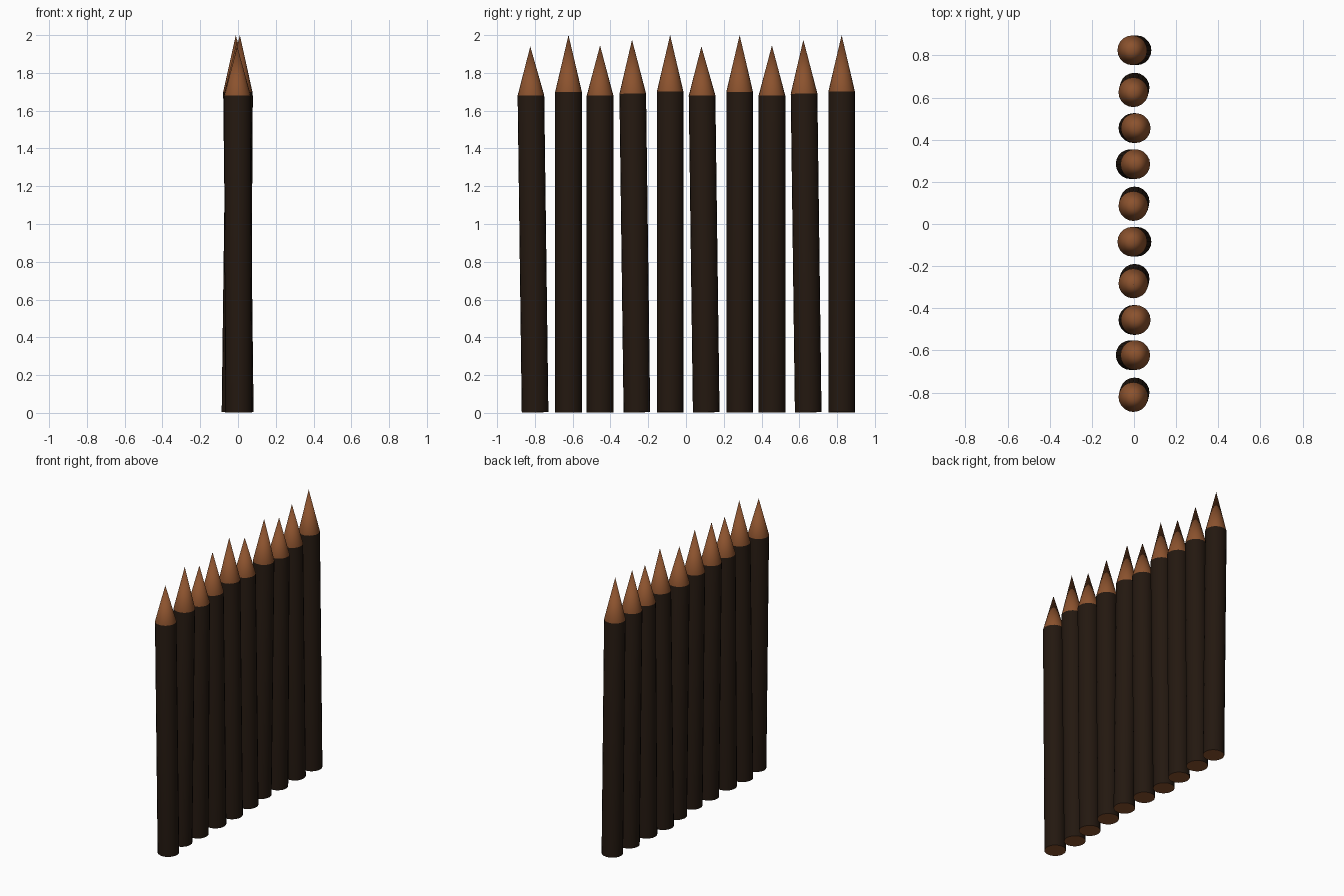
import bpy, bmesh
from mathutils import Vector

if "Cube" in bpy.data.objects:
    bpy.data.objects.remove(bpy.data.objects["Cube"])

RADIUS, SIDES = 0.0705, 20


def material(name, color):
    m = bpy.data.materials.new(name)
    m.diffuse_color = color
    m.use_nodes = True
    m.node_tree.nodes["Principled BSDF"].inputs["Base Color"].default_value = m.diffuse_color
    return m


bark = material("dark_bark", (0.017, 0.009, 0.005, 1))
wood = material("cut_wood", (0.26, 0.085, 0.027, 1))


def stake(name, base, shoulder, tip_z):
    """Leaning round post with a sharpened tip along its axis."""
    base, shoulder = Vector(base), Vector(shoulder)
    axis = (shoulder - base).normalized()
    tip = base + axis * ((tip_z - base.z) / axis.z)
    turn = Vector((0, 0, 1)).rotation_difference(axis).to_matrix().to_4x4()
    bm = bmesh.new()
    rings = []
    for centre in (base, shoulder):
        ring = bmesh.ops.create_circle(bm, segments=SIDES, radius=RADIUS, matrix=turn)["verts"]
        bmesh.ops.translate(bm, verts=ring, vec=centre)
        rings.append(ring)
    point = bm.verts.new(tip)
    bm.faces.new(rings[0]).material_index = 1
    for i in range(SIDES):
        j = (i + 1) % SIDES
        bm.faces.new((rings[0][i], rings[0][j], rings[1][j], rings[1][i]))
        bm.faces.new((rings[1][i], rings[1][j], point)).material_index = 1
    bmesh.ops.recalc_face_normals(bm, faces=bm.faces)
    mesh = bpy.data.meshes.new(name)
    bm.to_mesh(mesh)
    bm.free()
    mesh.materials.append(bark)
    mesh.materials.append(wood)
    ob = bpy.data.objects.new(name, mesh)
    bpy.context.collection.objects.link(ob)
    bpy.context.view_layer.objects.active = ob
    ob.select_set(True)
    bpy.ops.object.shade_smooth_by_angle(angle=0.5)
    ob.select_set(False)


# lean types: base x, shoulder x, y shift of the shoulder
LEANS = {
    "back": (0.003, -0.003, -0.022),
    "left": (0.012, -0.008, 0.0),
    "right": (-0.003, 0.008, 0.0),
    "far_right": (-0.016, 0.006, 0.0),
}

# row of stakes: base y, lean, shoulder z, tip z
ROW = [
    (-0.799, "back", 1.68, 1.94),
    (-0.622, "far_right", 1.70, 2.0),
    (-0.455, "right", 1.68, 1.945),
    (-0.260, "back", 1.69, 1.975),
    (-0.084, "left", 1.70, 2.0),
    (0.107, "back", 1.68, 1.94),
    (0.284, "far_right", 1.70, 2.0),
    (0.455, "right", 1.68, 1.945),
    (0.647, "back", 1.69, 1.975),
    (0.824, "left", 1.70, 2.0),
]
# correct the lean of the stakes as seen from above
for n, (y, lean, z, tip) in enumerate(ROW, 1):
    x0, x1, dy = LEANS["left" if n == 6 and lean == "left" else lean]
    stake(f"stake_{n}", (x0, y, 0.003), (x1, y + dy, z), tip)
